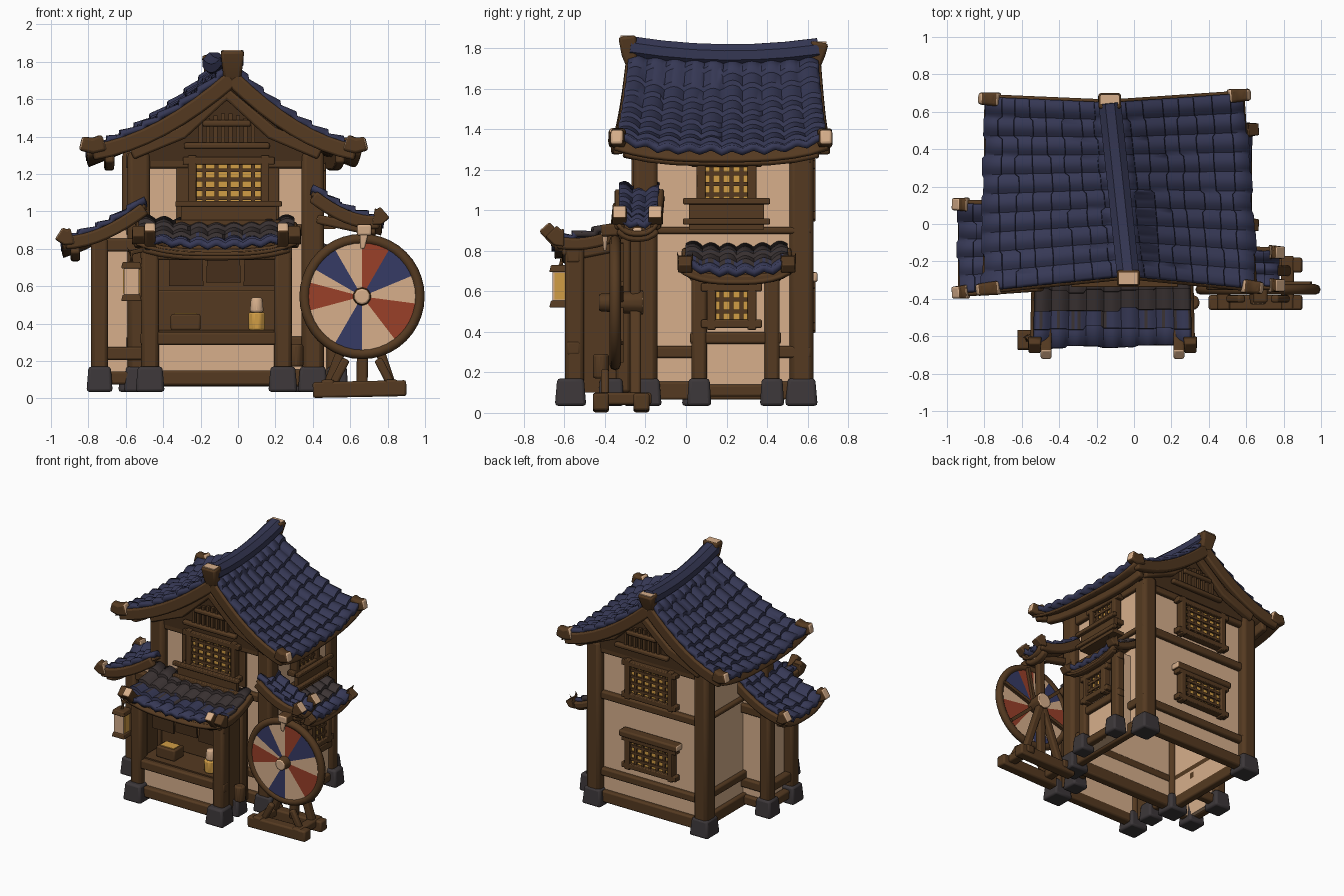
import bpy, bmesh, math, random
from mathutils import Vector as V, Matrix

if "Cube" in bpy.data.objects:
    bpy.data.objects.remove(bpy.data.objects["Cube"])
random.seed(4)

def mat(name, r, g, b):
    m = bpy.data.materials.new(name)
    m.diffuse_color = (r, g, b, 1)
    m.use_nodes = True
    m.node_tree.nodes["Principled BSDF"].inputs["Base Color"].default_value = m.diffuse_color
    return m
NAVY = mat("navy tile", .037, .040, .092)
GREY = mat("weathered tile", .045, .034, .034)
WOOD = mat("brown wood", .090, .042, .015)
DARK = mat("dark wood", .060, .028, .011)
CREAM = mat("cream plaster", .68, .43, .26)
STONE = mat("dark stone", .045, .038, .041)
GLOW = mat("amber pane", .64, .34, .06)
RED = mat("red paint", .32, .05, .022)
BLUE = mat("blue paint", .037, .043, .13)
I = Matrix()

def put(name, verts, faces, mats, idx=None, bevel=0, closed=True, angle=40):
    me = bpy.data.meshes.new(name)
    me.from_pydata([tuple(v) for v in verts], [], faces)
    for m in mats:
        me.materials.append(m)
    if idx:
        me.polygons.foreach_set("material_index", idx)
    if closed:
        bm = bmesh.new(); bm.from_mesh(me)
        bmesh.ops.recalc_face_normals(bm, faces=bm.faces)
        bm.to_mesh(me); bm.free()
    me.shade_smooth()
    me.set_sharp_from_angle(angle=math.radians(angle))
    ob = bpy.data.objects.new(name, me)
    bpy.context.collection.objects.link(ob)
    if bevel:
        b = ob.modifiers.new("bevel", 'BEVEL')
        b.width, b.segments, b.limit_method = bevel, 2, 'ANGLE'
    return ob

def sweep(name, pts, w, h, m, ends=None, bevel=.012, taper=1, M=I, sides=4):
    """Bar of width w and height h along a path."""
    pts = [V(p) for p in pts]
    n, verts, faces = len(pts), [], []
    for i, p in enumerate(pts):
        t = (pts[min(i + 1, n - 1)] - pts[max(i - 1, 0)]).normalized()
        side = t.cross(V((0, 1, 0)) if abs(t.z) > .9 else V((0, 0, 1))).normalized()
        up = side.cross(t)
        k = 1 + (taper - 1) * i / (n - 1)
        for j in range(sides):
            a = math.tau * (j + .5) / sides
            r = k * .5 / math.cos(math.pi / sides)
            verts.append(M @ (p + side * w * r * math.cos(a) + up * h * r * math.sin(a)))
    for i in range(n - 1):
        for j in range(sides):
            k = (j + 1) % sides
            faces.append((i*sides + j, i*sides + k, (i+1)*sides + k, (i+1)*sides + j))
    faces += [tuple(range(sides)), tuple(range((n - 1) * sides, n * sides))]
    idx = [0] * (len(faces) - 2) + [1, 1]
    return put(name, verts, faces, [m, ends or m], idx, bevel)

def box(name, x0, x1, y0, y1, z0, z1, m, bevel=0, taper=1, M=I):
    x, y = (x0 + x1) / 2, (y0 + y1) / 2
    return sweep(name, [(x, y, z0), (x, y, z1)], x1 - x0, y1 - y0, m, None, bevel, taper, M)

def walls(name, x0, x1, y0, y1, z0, z1, t=.03):
    for y in (y0, y1 - t):
        box(name, x0, x1, y, y + t, z0, z1, CREAM)
    for x in (x0, x1 - t):
        box(name, x, x + t, y0 + t, y1 - t, z0, z1, CREAM)

def post(name, x, y, z0, z1, w=.1):
    sweep(name, [(x, y, z0), (x, y, z1)], w, w, WOOD, bevel=w * .22)

def footing(x, y, s=.14):
    box("footing", x - s/2, x + s/2, y - s/2, y + s/2, .035, .17, STONE, .015, .85)

# Roof surfaces: q = (top start, top end, eave start, eave end, sag, corner lift)
def surf(q, u, v):
    A0, A1, B0, B1, sag, lift = q
    p = V(A0).lerp(V(A1), u).lerp(V(B0).lerp(V(B1), u), v)
    p.z += lift * abs(2*u - 1)**3 * (.35 + .65*v) - sag * 4 * v * (1 - v)
    return p

def sheet(name, q, cols, rows, amp, step, thick, mats, drop=0, split=0):
    us = [i / (cols * 6) for i in range(cols * 6 + 1)]
    jit = [[random.uniform(-.14, .14) / rows for c in range(cols)] for r in range(rows + 1)]
    verts, faces, idx = [], [], []
    for r in range(rows):
        for f in (0, 1):
            for k, u in enumerate(us):
                c = min(k // 6, cols - 1)
                v = (r + f) / rows + (jit[r + f][c] if 0 < r + f and amp else 0)
                p = surf(q, u, v + (.004 if f == 0 else 0))
                p.z += amp * abs(math.sin(math.pi * u * cols)) + step * f - drop
                verts.append(p)
    n = len(us)
    for r in range(rows * 2 - 1):
        for k in range(n - 1):
            faces.append((r*n + k, r*n + k + 1, (r+1)*n + k + 1, (r+1)*n + k))
            idx.append(1 if split and r / (rows * 2) + random.uniform(-.08, .08) < split else 0)
    a, b, c = [V(verts[faces[0][i]]) for i in (0, 1, 2)]
    if (b - a).cross(c - a).z < 0:
        faces = [f[::-1] for f in faces]
    ob = put(name, verts, faces, mats, idx, closed=False, angle=50)
    s = ob.modifiers.new("thickness", 'SOLIDIFY')
    s.thickness, s.offset = thick, -1

def roof(name, q, cols, rows, barge=.07, split=0, end=CREAM):
    sheet(name + "_tiles", q, cols, rows, .02, .022, .035, [NAVY, GREY], 0, split)
    sheet(name + "_underside", q, 2, 4, 0, 0, .02, [WOOD], .03)
    dz = V((0, 0, barge * .8))
    for u in (.01, .99):
        sweep(name + "_edge_board", [surf(q, u, v / 8 * .96) - dz * (1 - .5 * (v / 8)**3) for v in range(9)], .05, barge, WOOD)
        tip = [surf(q, u, v) for v in (.88, .96, 1.04)]
        tip[2].z += .03
        sweep(name + "_corner_end", tip, .075, .09, WOOD, end, .015, .85)
    sweep(name + "_eave_beam", [surf(q, .04 + .92*i/8, .84) - dz for i in range(9)], .05, barge, WOOD)

# Main gabled roof with ridge
RF, RB = (-.03, -.28, 1.76), (-.13, .65, 1.75)
roof("main_roof_right", (RF, RB, (.66, -.35, 1.285), (.59, .70, 1.285), .06, .06), 10, 8, .085)
roof("main_roof_left", (RF, RB, (-.81, -.36, 1.285), (-.80, .68, 1.285), .06, .06), 10, 8, .085)
ridge = [V(RF).lerp(V(RB), t / 6) + V((0, 0, .01 + .035 * (t / 3 - 1)**2)) for t in range(7)]
sweep("ridge_cap", ridge, .12, .11, NAVY, sides=8, bevel=0)
for p, dy, top in ((ridge[0], .05, 1.86), (ridge[-1], -.05, 1.83)):
    sweep("ridge_end", [(p.x, p.y + dy * .6, 1.68), (p.x, p.y, 1.77), (p.x, p.y - dy * .2, top)],
          .085, .06, WOOD, None, .015, 1.5)
    box("ridge_end_cut", p.x - .05, p.x + .05, p.y - dy*.2 - .033, p.y - dy*.2 + .033, top - .004, top + .003, CREAM)

# Side roofs, porch roof, bay roof
roof("left_wing_roof", ((-.50, -.34, 1.05), (-.50, .10, 1.05), (-.94, -.37, .80), (-.94, .11, .80), .03, .06), 5, 5)
roof("right_wing_roof", ((.40, -.33, 1.12), (.40, -.13, 1.12), (.77, -.33, .92), (.77, -.15, .92), .03, .05), 3, 5)
roof("porch_roof", ((-.53, -.26, .95), (.30, -.26, .95), (-.54, -.65, .81), (.31, -.65, .81), .03, .06), 9, 4, .06, .45, WOOD)
roof("bay_roof", ((.40, 0, .82), (.40, .50, .82), (.63, -.01, .68), (.63, .51, .68), .01, .05), 6, 3, .05, .5, WOOD)

# Main house walls (hollow, open below), posts and beams
X0, X1, Y0, Y1 = -.53, .40, -.20, .57
walls("house_wall", X0, X1, Y0, Y1, .08, 1.32)
for x in (X0, X1):
    for y in (Y0, Y1):
        s = -.03 if y == Y1 else 0
        post("corner_post", x + s, y, .1, 1.32, .12)
        footing(x + s, y, .16)
for z, h in ((.11, .09), (.30, .06), (.90, .06), (1.27, .08)):
    for y, x in ((Y0, X1 + .04), (Y1, X1)):
        sweep("wall_beam", [(X0 - .07, y, z), (x, y, z)], .07, h, WOOD)
    for x in (X0, X1):
        sweep("wall_beam", [(x, Y0 - .03, z), (x, Y1 + .05, z)], .06, .035 if z == .90 else h, WOOD)
for x in (-.29, .18):
    box("front_window_post", x - .04, x + .04, Y0 - .025, Y0, .95, 1.27, WOOD, .006)
for y, s in ((Y0 - .02, -1), (Y1 + .02, 1)):
    # Gable triangle with slats and a rail
    tri = [(x, y + d, z) for d in (-.02, .02) for x, z in ((-.57, 1.27), (.44, 1.27), (-.06, 1.66))]
    put("gable_panel", tri, [(0, 1, 2), (3, 4, 5), (0, 1, 4, 3), (1, 2, 5, 4), (2, 0, 3, 5)], [DARK])
    for i in range(8):
        x = -.2 + i * .04
        box("gable_slat", x - .011, x + .011, y + s*.035 - .012, y + s*.035 + .012, 1.36, 1.53 - abs(i - 3.5) * .012, WOOD)
    for z, w in ((1.35, .46), (1.47, .26)):
        sweep("gable_rail", [(-.06 - w/2, y + s*.04, z), (-.06 + w/2, y + s*.04, z)], .04, .035, WOOD)
    sweep("gable_brace", [(-.57, y + s*.04, 1.31), (-.3, y + s*.04, 1.42), (-.06, y + s*.04, 1.63),
                          (.18, y + s*.04, 1.42), (.44, y + s*.04, 1.31)], .05, .07, WOOD)

# Lattice windows (local frame faces -y)
def window(x, y, z, w, h, ang, nx, nz, rail=False):
    M = Matrix.Translation((x, y, z)) @ Matrix.Rotation(math.radians(ang), 4, 'Z')
    box("window_pane", -w/2, w/2, -.02, .01, -h/2, h/2, GLOW, M=M)
    for s in (-1, 1):
        box("window_frame", s*w/2 - .022, s*w/2 + .022, -.05, .01, -h/2 - .03, h/2 + .03, WOOD, .006, M=M)
        sweep("window_frame", [(-w/2 - .05, -.02, s*h/2), (w/2 + .05, -.02, s*h/2)], .06, .04, WOOD, None, .006, M=M)
    for i in range(1, nx):
        t = -w/2 + w*i/nx
        box("lattice_bar", t - .01, t + .01, -.032, -.015, -h/2, h/2, WOOD, M=M)
    for i in range(1, nz):
        t = -h/2 + h*i/nz
        box("lattice_bar", -w/2, w/2, -.034, -.015, t - .01, t + .01, WOOD, M=M)
    if rail:
        for dz in (.02, -.08):
            sweep("balcony_rail", [(-w/2 - .09, -.1, -h/2 + dz), (w/2 + .09, -.1, -h/2 + dz)], .035, .03, WOOD, None, .006, M=M)
        box("balcony_panel", -w/2 - .06, w/2 + .06, -.09, -.06, -h/2 - .12, -h/2 + .01, WOOD, M=M)
        box("balcony_floor", -w/2 - .06, w/2 + .06, -.1, 0, -h/2 - .12, -h/2 - .09, WOOD, M=M)
window(-.05, Y0 - .02, 1.145, .39, .25, 0, 6, 5, True)
window(X1 + .02, .20, 1.13, .25, .21, 90, 5, 4, True)
window(-.12, Y1 + .02, 1.10, .37, .25, 180, 6, 5)
window(-.12, Y1 + .02, .53, .37, .21, 180, 6, 4)
sweep("back_window_sill", [(-.37, Y1 + .04, .67), (.13, Y1 + .04, .67)], .08, .05, WOOD, CREAM)

# Right bay window
box("bay_wall", .38, .51, .06, .44, .08, .72, CREAM)
for y in (.065, .425):
    post("bay_post", .51, y, .1, .70, .075)
    footing(.53, y, .12)
for z in (.11, .37, .68):
    sweep("bay_beam", [(.51, .02, z), (.51, .47, z)], .06, .06, WOOD)
window(.52, .225, .53, .20, .18, 90, 4, 3)

# Left wing
walls("left_wing_wall", -.71, -.50, -.23, .05, .08, .90)
for y in (-.24, .05):
    post("wing_post", -.74, y, .1, .86, .09)
    footing(-.74, y, .14)
    for z in (.11, .24, .82):
        sweep("wing_beam", [(-.78, y, z), (-.5, y, z)], .06, .07, WOOD)
for z in (.11, .24, .82):
    sweep("wing_beam", [(-.74, -.28, z), (-.74, .09, z)], .06, .07, WOOD)
sweep("right_wing_strut", [(.42, -.24, .96), (.74, -.24, .89)], .05, .05, WOOD, CREAM)

# Porch stall
box("porch_back_panel", -.46, .24, -.26, -.23, .1, .9, WOOD)
for x in (-.47, .24):
    box("porch_side_panel", x - .015, x + .015, -.54, -.24, .1, .84, WOOD)
    post("porch_post", x, -.55, .1, .84, .095)
    post("porch_inner_post", x, -.31, .1, .9, .07)
    footing(x, -.57, .155)
    footing(x, -.37, .13)
    sweep("porch_bracket", [(x, -.30, .84), (x, -.50, .80), (x, -.62, .83), (x, -.70, .92)], .06, .07, WOOD, CREAM)
box("counter_front", -.44, .21, -.55, -.52, .1, .32, CREAM)
for z, h in ((.11, .08), (.32, .07), (.78, .08)):
    sweep("porch_beam", [(-.52, -.555, z), (.29, -.555, z)], .07, h, WOOD)
box("counter_top", -.44, .21, -.55, -.26, .34, .365, WOOD)
box("back_shelf", -.44, .21, -.32, -.26, .36, .58, WOOD, .01)
for i in range(3):
    x = -.37 + i * .2
    box("hanging_cloth", x, x + .185, -.53, -.515, .60 + .02 * (i % 2), .76, DARK, taper=.95)
box("counter_box", -.36, -.20, -.50, -.38, .365, .45, WOOD, .01)
box("counter_box_lid", -.34, -.22, -.48, -.40, .45, .456, GLOW)
sweep("amber_jar", [(.10, -.48, .365), (.10, -.48, .46)], .09, .09, GLOW, sides=8, bevel=.01)
sweep("jar_lid", [(.10, -.48, .46), (.10, -.48, .54)], .075, .075, CREAM, sides=8, taper=.8)
sweep("small_cask", [(.31, -.42, .17), (.31, -.42, .29)], .08, .08, WOOD, sides=8)

# Hanging lantern
box("lantern_body", -.61, -.53, -.66, -.58, .55, .70, CREAM)
for x in (-.612, -.528):
    box("lantern_pane", x - .003, x + .003, -.65, -.59, .56, .69, GLOW)
for z in (.535, .71):
    box("lantern_cap", -.625, -.515, -.675, -.565, z - .015, z + .02, WOOD, .006, .85)
sweep("lantern_hook", [(-.57, -.62, .72), (-.57, -.61, .78), (-.49, -.57, .80)], .025, .025, WOOD)

# Prize wheel: painted sectors of 7.5 degree steps, rim, hub, pointer and stand
C, R, N = V((.663, -.35, .545)), .305, 48
paint = [0]*4 + [1]*5 + [2]*4 + [0]*4 + [1]*4 + [0]*2 + [2]*4 + [0]*1 + [1]*3 + [0]*2 + [1]*4 + [0]*5 + [2]*6
paint = paint[:27] + [0]*6 + [1]*4 + [0]*5 + [2]*6
for y, nm in ((-.016, "wheel_face_front"), (.016, "wheel_face_back")):
    ring = [C + V((R * math.cos(a), y, R * math.sin(a))) for a in
            [math.radians(7.5 * (k - 1)) for k in range(N)]]
    tris = [(k, (k + 1) % N, N) if y < 0 else ((k + 1) % N, k, N) for k in range(N)]
    put(nm, ring + [C + V((0, y, 0))], tris, [CREAM, BLUE, RED], paint, closed=False)
bpy.ops.mesh.primitive_torus_add(location=C, rotation=(math.pi / 2, 0, 0), major_radius=.307,
                                 minor_radius=.028, major_segments=40, minor_segments=8)
rim = bpy.context.object
rim.name = "wheel_rim"
rim.data.materials.append(WOOD)
rim.data.shade_smooth()
sweep("wheel_hub", [C + V((0, .14, 0)), C - V((0, .08, 0))], .12, .12, WOOD, CREAM, .01, .7, sides=10)
for k in range(6):
    a = math.radians(k * 60 + 18)
    sweep("wheel_spoke", [C + V((0, .03, 0)), C + V((.3 * math.cos(a), .03, .3 * math.sin(a)))], .025, .025, WOOD, bevel=0)
sweep("wheel_back_post", [(.663, -.25, .06), (.675, -.25, .93)], .06, .05, WOOD)
sweep("pointer_arm", [(.675, -.22, .91), (.675, -.42, .90)], .08, .06, WOOD, CREAM)
sweep("pointer", [(.675, -.40, .90), (.665, -.40, .80)], .05, .03, CREAM, taper=.5)
for y in (-.42, -.22):
    sweep("stand_foot", [(.40, y, .045), (.90, y, .055)], .08, .085, WOOD, None, .012)
for x in (.48, .82):
    sweep("stand_crossbar", [(x, -.46, .07), (x, -.17, .07)], .07, .06, WOOD)
    sweep("stand_leg", [(x, -.25, .07), (.663, -.25, .54)], .05, .055, WOOD)
    sweep("stand_brace", [(.663 + (x - .65) * .9, -.40, .08), (.663 + (x - .65) * .5, -.40, .21)], .04, .045, WOOD)
